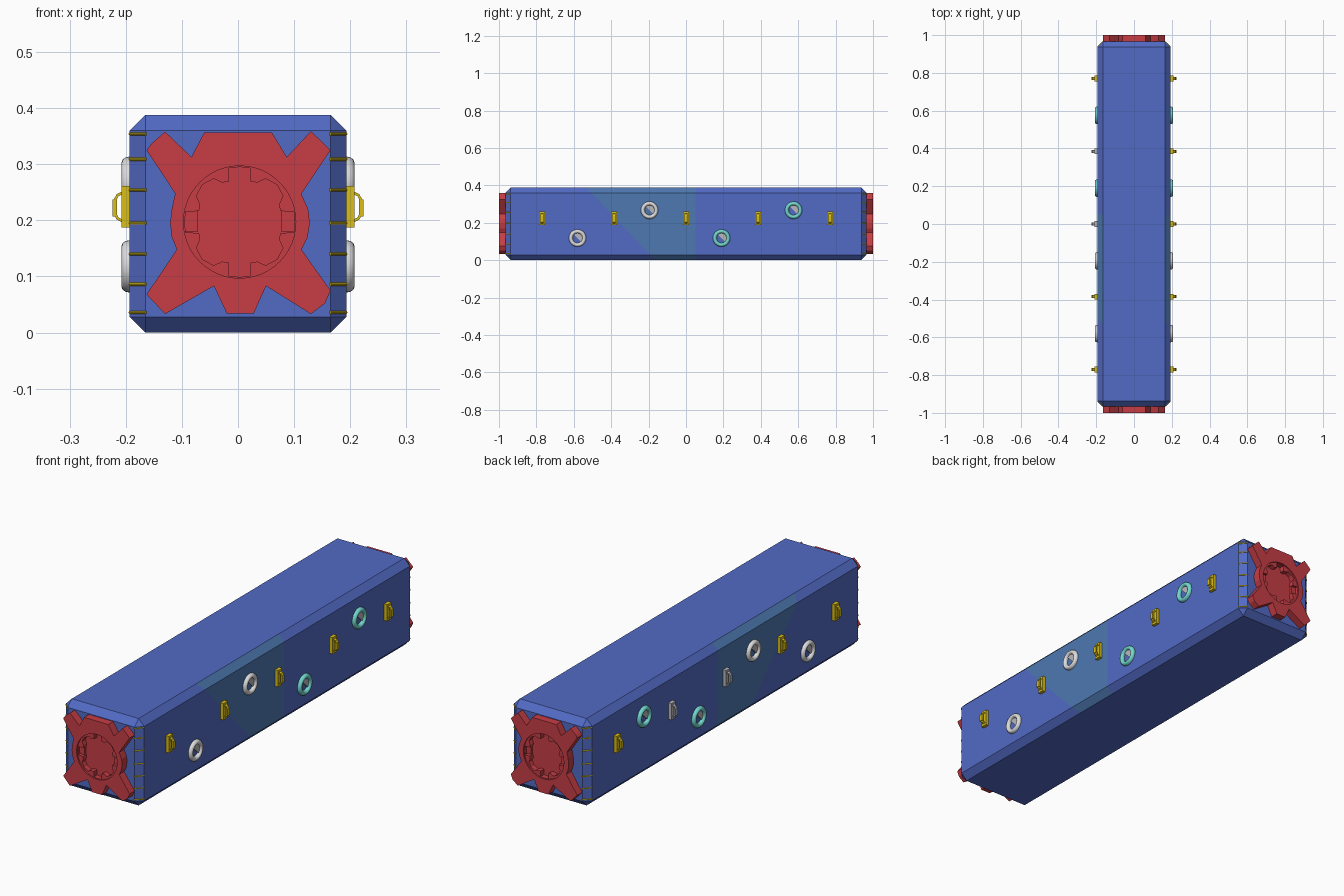
import bpy, bmesh, math
from mathutils import Matrix, Vector

if "Cube" in bpy.data.objects:
    bpy.data.objects.remove(bpy.data.objects["Cube"])


def mat(name, r, g, b):
    m = bpy.data.materials.new(name)
    m.diffuse_color = (r, g, b, 1)
    m.use_nodes = True
    m.node_tree.nodes["Principled BSDF"].inputs["Base Color"].default_value = m.diffuse_color
    return m


BLUE = mat("blue", 0.085, 0.145, 0.56)
TEAL_BLUE = mat("teal blue", 0.075, 0.19, 0.44)
RED = mat("red", 0.57, 0.047, 0.06)
YELLOW = mat("yellow", 0.70, 0.52, 0.01)
WHITE = mat("white", 0.72, 0.72, 0.72)
TEAL = mat("teal", 0.17, 0.68, 0.62)
GREY = mat("grey", 0.48, 0.48, 0.52)


def finish(bm, name, *mats):
    bmesh.ops.recalc_face_normals(bm, faces=bm.faces)
    me = bpy.data.meshes.new(name)
    bm.to_mesh(me)
    bm.free()
    ob = bpy.data.objects.new(name, me)
    bpy.context.collection.objects.link(ob)
    for m in mats:
        me.materials.append(m)
    return ob


def box(name, center, size, m):
    bm = bmesh.new()
    bmesh.ops.create_cube(bm, size=1, matrix=Matrix.Translation(center) @ Matrix.Diagonal((*size, 1)))
    return finish(bm, name, m)


def prism(name, loops, axis, a, b, m):
    """Fill closed 2D loops (later loops are holes) and extrude from a to b along an axis."""
    bm = bmesh.new()
    for pts in loops:
        vs = [bm.verts.new((u, a, v) if axis == 'y' else (a, u, v)) for u, v in pts]
        for i, v in enumerate(vs):
            bm.edges.new((v, vs[i - 1]))
    normal = (0, 1, 0) if axis == 'y' else (1, 0, 0)
    bmesh.ops.triangle_fill(bm, use_beauty=True, edges=bm.edges[:], normal=normal)
    ext = bmesh.ops.extrude_face_region(bm, geom=bm.faces[:])["geom"]
    bmesh.ops.translate(bm, verts=[g for g in ext if isinstance(g, bmesh.types.BMVert)],
                        vec=Vector(normal) * (b - a))
    return finish(bm, name, m)


def rod(name, p, q, r, m):
    p, q = Vector(p), Vector(q)
    bm = bmesh.new()
    rot = (q - p).to_track_quat('Z', 'Y').to_matrix().to_4x4()
    bmesh.ops.create_cone(bm, cap_ends=True, segments=8, radius1=r, radius2=r, depth=(q - p).length,
                          matrix=Matrix.Translation((p + q) / 2) @ rot)
    return finish(bm, name, m)


# long chamfered body with a tinted patch on the sides
bm = bmesh.new()
bmesh.ops.create_cube(bm, size=1, matrix=Matrix.Translation((0, 0, 0.194)) @ Matrix.Diagonal((0.386, 1.93, 0.388, 1)))
bmesh.ops.bevel(bm, geom=bm.edges[:], offset=0.028, segments=1, affect='EDGES')
for co, no in (((0, 0.05, 0), (0, 1, 0)), ((0, -0.24, 0.08), (0, 1, 0.95))):
    bmesh.ops.bisect_plane(bm, geom=bm.verts[:] + bm.edges[:] + bm.faces[:], plane_co=co, plane_no=no)
bm.normal_update()
for f in bm.faces:
    c = f.calc_center_median()
    if abs(f.normal.x) > 0.3 and c.y < 0.05 and c.y + 0.24 + 0.95 * (c.z - 0.08) > 0:
        f.material_index = 1
finish(bm, "body", BLUE, TEAL_BLUE)

# end plates: star outline with a stepped round socket
outline = [(-0.06, 0.357), (0.06, 0.357), (0.087, 0.313), (0.13, 0.359), (0.165, 0.325),
           (0.113, 0.247), (0.125, 0.22), (0.128, 0.195), (0.124, 0.17), (0.113, 0.148),
           (0.165, 0.075), (0.155, 0.052), (0.13, 0.033), (0.05, 0.083), (0.028, 0.034),
           (-0.02, 0.034), (-0.043, 0.083), (-0.13, 0.033), (-0.163, 0.068), (-0.109, 0.148),
           (-0.118, 0.17), (-0.121, 0.195), (-0.118, 0.22), (-0.112, 0.248), (-0.163, 0.325),
           (-0.155, 0.336), (-0.13, 0.358), (-0.083, 0.313)]


def polar(r, deg):
    return 0.003 + r * math.cos(math.radians(deg)), 0.197 + r * math.sin(math.radians(deg))


circle = [polar(0.1, i * 7.5) for i in range(48)]
socket = []
for k in range(4):
    for r, d in ((0.098, -11), (0.098, 0), (0.098, 11), (0.075, 15), (0.077, 24), (0.09, 31),
                 (0.094, 45), (0.09, 59), (0.077, 66), (0.075, 75)):
        socket.append(polar(r, d + 90 * k))
for s, end in ((-1, "front"), (1, "back")):
    prism(end + "_plate", [outline, socket], 'y', s * 0.96, s * 0.994, RED)
    prism(end + "_plate_face", [outline, circle], 'y', s * 0.994, s * 1.0, RED)
    prism(end + "_socket_floor", [circle], 'y', s * 0.96, s * 0.971, RED)
    # sloped side tabs in the socket
    for t in (-1, 1):
        prism(end + "_socket_tab", [[(0.003 + t * 0.074, 0.18), (0.003 + t * 0.1, 0.18),
                                     (0.003 + t * 0.1, 0.217), (0.003 + t * 0.074, 0.217)]],
              'y', s * 0.965, s * 0.982, RED)
    # small clips across the vertical end chamfers
    for t in (-1, 1):
        for z in (0.036, 0.086, 0.14, 0.195, 0.254, 0.309, 0.354):
            rod("chamfer_clip", (t * 0.164, s * 0.966, z), (t * 0.193, s * 0.937, z), 0.0028, YELLOW)

# side rings and handles
for s, side in ((1, "right"), (-1, "left")):
    for y, z, m in ((-0.58, 0.118, WHITE), (-0.195, 0.267, WHITE), (0.19, 0.118, TEAL), (0.575, 0.267, TEAL)):
        bpy.ops.mesh.primitive_torus_add(major_radius=0.036, minor_radius=0.0105, major_segments=32,
                                         minor_segments=12, location=(s * 0.194, y, z),
                                         rotation=(0, math.pi / 2, 0))
        ring = bpy.context.object
        ring.name = side + "_ring"
        ring.scale = (1, 1, 1.3)
        ring.data.materials.append(m)
        bpy.ops.object.shade_smooth()
        # half disc inside the ring
        half = [(y + s * 0.03 * math.cos(a), z + 0.03 * math.sin(a))
                for a in [math.radians(-45 + i * 15) for i in range(13)]]
        prism(side + "_half_disc", [half], 'x', s * 0.192, s * 0.198, GREY)

    for i, y in enumerate((-0.77, -0.385, 0.0, 0.385, 0.77)):
        m = GREY if s < 0 and i in (2, 3) else YELLOW
        box(side + "_handle_base", (s * 0.2, y, 0.224), (0.016, 0.03, 0.074), m)
        loop = [(0.205, 0.196), (0.216, 0.201), (0.222, 0.212), (0.222, 0.236), (0.216, 0.247), (0.205, 0.252)]
        hole = [(0.205, 0.201), (0.213, 0.205), (0.2175, 0.214), (0.2175, 0.234), (0.213, 0.243), (0.205, 0.247)]
        prism(side + "_handle_loop", [[(s * u, v) for u, v in loop + hole[::-1]]], 'y', y - 0.008, y + 0.008, m)
        box(side + "_handle_grip", (s * 0.220, y, 0.222), (0.008, 0.016, 0.03), m)
